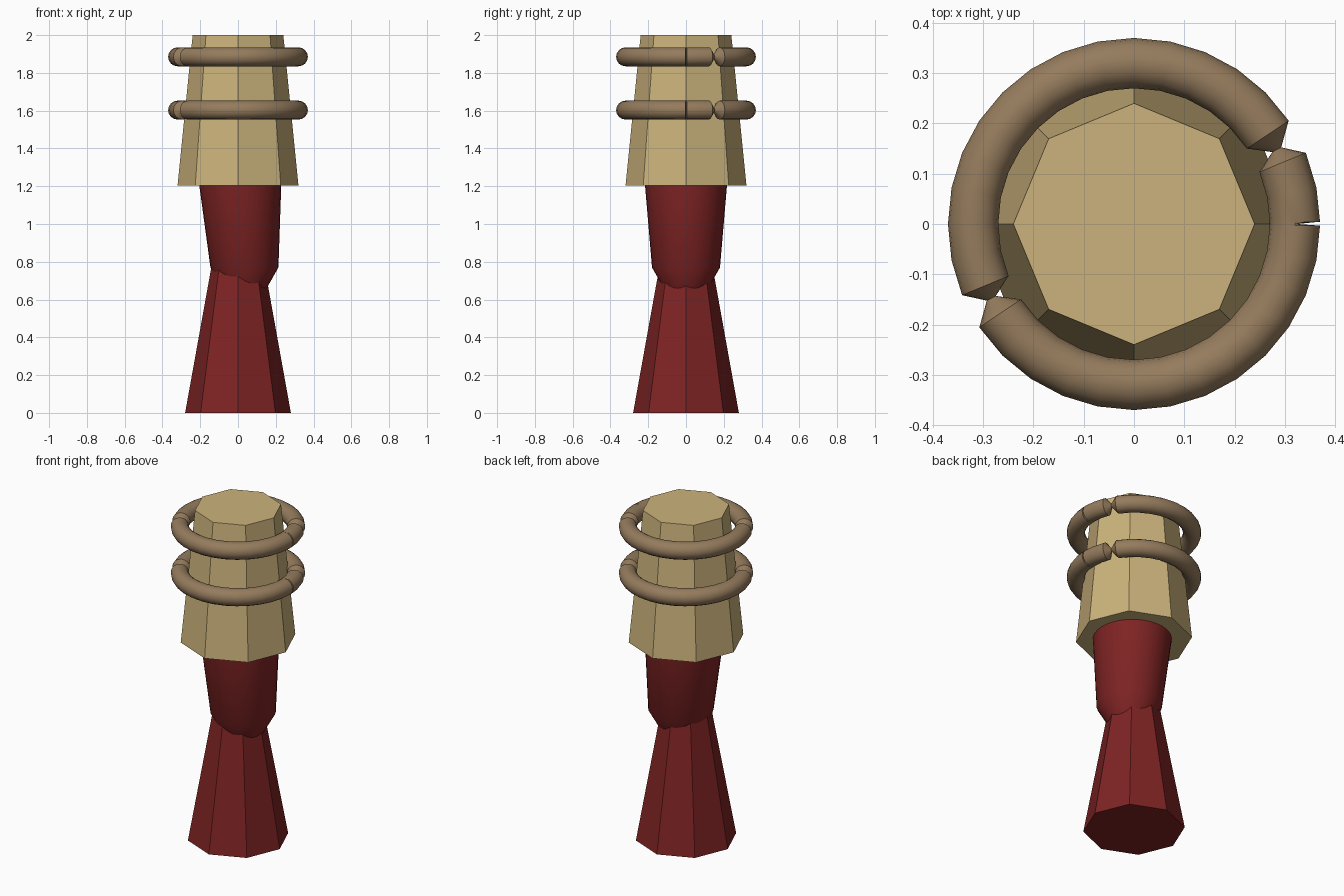
import bpy
import bmesh
from math import cos, sin, radians, tau

cube = bpy.data.objects.get("Cube")
if cube:
    bpy.data.objects.remove(cube, do_unlink=True)


def material(name, rgb):
    mat = bpy.data.materials.new(name)
    mat.use_nodes = True
    mat.diffuse_color = (*rgb, 1)
    mat.node_tree.nodes["Principled BSDF"].inputs["Base Color"].default_value = (*rgb, 1)
    return mat


RED = material("dark red", (0.21, 0.017, 0.017))
GOLD = material("pale tan", (0.60, 0.45, 0.20))
BROWN = material("rope brown", (0.30, 0.20, 0.11))


def loft(name, rings, mat, closed=False, smooth=False):
    """Skin a list of vertex rings, capped at both ends or joined in a loop."""
    bm = bmesh.new()
    loops = [[bm.verts.new(p) for p in ring] for ring in rings]
    n = len(loops[0])
    pairs = list(zip(loops, loops[1:]))
    if closed:
        pairs.append((loops[-1], loops[0]))
    else:
        bm.faces.new(loops[0])
        bm.faces.new(loops[-1])
    for a, b in pairs:
        for i in range(n):
            j = (i + 1) % n
            bm.faces.new((a[i], a[j], b[j], b[i]))
    bmesh.ops.recalc_face_normals(bm, faces=bm.faces)
    mesh = bpy.data.meshes.new(name)
    bm.to_mesh(mesh)
    bm.free()
    mesh.materials.append(mat)
    obj = bpy.data.objects.new(name, mesh)
    bpy.context.collection.objects.link(obj)
    if smooth:
        bpy.ops.object.select_all(action="DESELECT")
        obj.select_set(True)
        bpy.context.view_layer.objects.active = obj
        bpy.ops.object.shade_smooth_by_angle(angle=radians(35))
    return obj


def disc(radius, z, sides, x=0):
    return [(x + radius * cos(tau * i / sides), radius * sin(tau * i / sides), z)
            for i in range(sides)]


# Eight-sided lower handle and head
loft("lower_handle", [disc(0.28, 0, 8), disc(0.118, 0.9, 8)], RED)
loft("head", [disc(0.32, 1.205, 8), disc(0.24, 2, 8)], GOLD)

# Round upper handle, leaning slightly to one side and tapered at its foot
loft("upper_handle", [disc(0.10, 0.63, 32, 0.035), disc(0.18, 0.77, 32, 0.034),
                      disc(0.217, 1.205, 32, 0.012), disc(0.219, 1.23, 32, 0.011)],
     RED, smooth=True)


# Rope rings: pinched at two opposite points, with a narrow slit on the left
MAJOR, MINOR, SIDES = 0.32, 0.05, 16


def section(angle, z, minor=MINOR, limit=1):
    ring = []
    for k in range(SIDES):
        t = tau * k / SIDES
        r = min(MAJOR + minor * cos(t), limit)
        ring.append((r * cos(angle), r * sin(angle), z + minor * sin(t)))
    return ring


def rope_ring(name, z):
    step = 360 / 32
    stops = [(i * step, MINOR, 1) for i in range(1, 32)]
    stops += [(a, 0.01, 1) for a in (27.5, 207.5)]
    stops += [(-0.5, MINOR, 1), (0, MINOR, 0.324), (0.7, MINOR, 1)]
    stops.sort(key=lambda s: s[0] % 360)
    rings = [section(radians(a), z, m, lim) for a, m, lim in stops]
    loft(name, rings, BROWN, closed=True, smooth=True)


rope_ring("lower_rope_ring", 1.603)
rope_ring("upper_rope_ring", 1.885)
